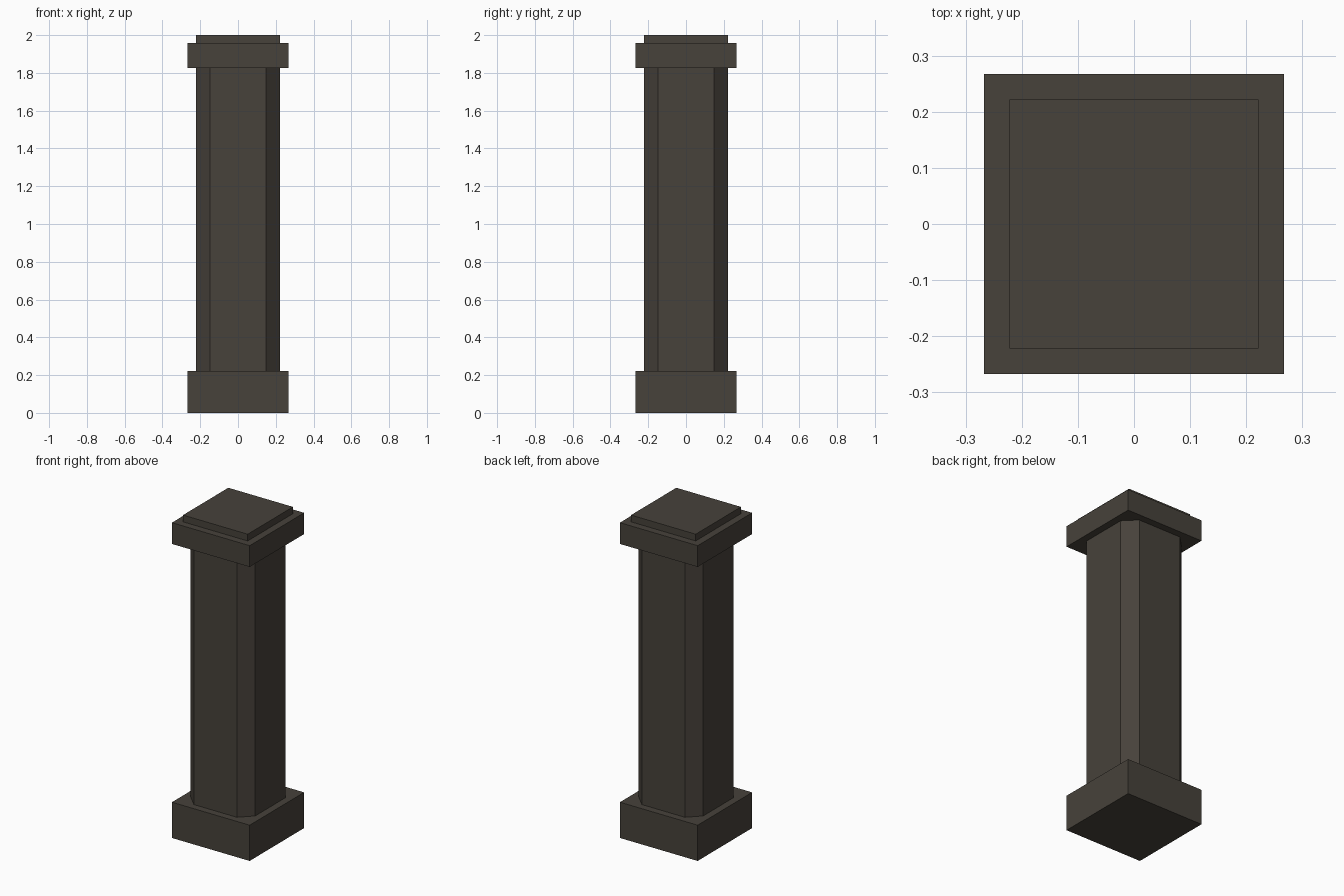
import bpy
import bmesh

cube = bpy.data.objects.get("Cube")
if cube:
    bpy.data.objects.remove(cube, do_unlink=True)

# Dark stone colour
stone = bpy.data.materials.new("dark_stone")
stone.use_nodes = True
colour = (0.063, 0.054, 0.043, 1)
stone.diffuse_color = colour
bsdf = stone.node_tree.nodes["Principled BSDF"]
bsdf.inputs["Base Color"].default_value = colour
bsdf.inputs["Roughness"].default_value = 0.9


def block(name, half, bottom, top, chamfer=0):
    """Square block, optionally with its upright corners cut off."""
    bm = bmesh.new()
    bmesh.ops.create_cube(bm, size=1)
    for v in bm.verts:
        v.co.x *= 2 * half
        v.co.y *= 2 * half
        v.co.z = top if v.co.z > 0 else bottom
    if chamfer:
        upright = [e for e in bm.edges
                   if abs(e.verts[0].co.z - e.verts[1].co.z) > 0.01]
        bmesh.ops.bevel(bm, geom=upright, offset=chamfer,
                        offset_type='OFFSET', segments=1, affect='EDGES')
    mesh = bpy.data.meshes.new(name)
    bm.to_mesh(mesh)
    bm.free()
    mesh.materials.append(stone)
    obj = bpy.data.objects.new(name, mesh)
    bpy.context.collection.objects.link(obj)
    return obj


# Pillar from the ground up
block("base_plinth", 0.267, 0, 0.222)
block("shaft", 0.222, 0.222, 1.826, chamfer=0.074)
block("cap", 0.267, 1.826, 1.958)
block("top_plate", 0.222, 1.958, 2)
